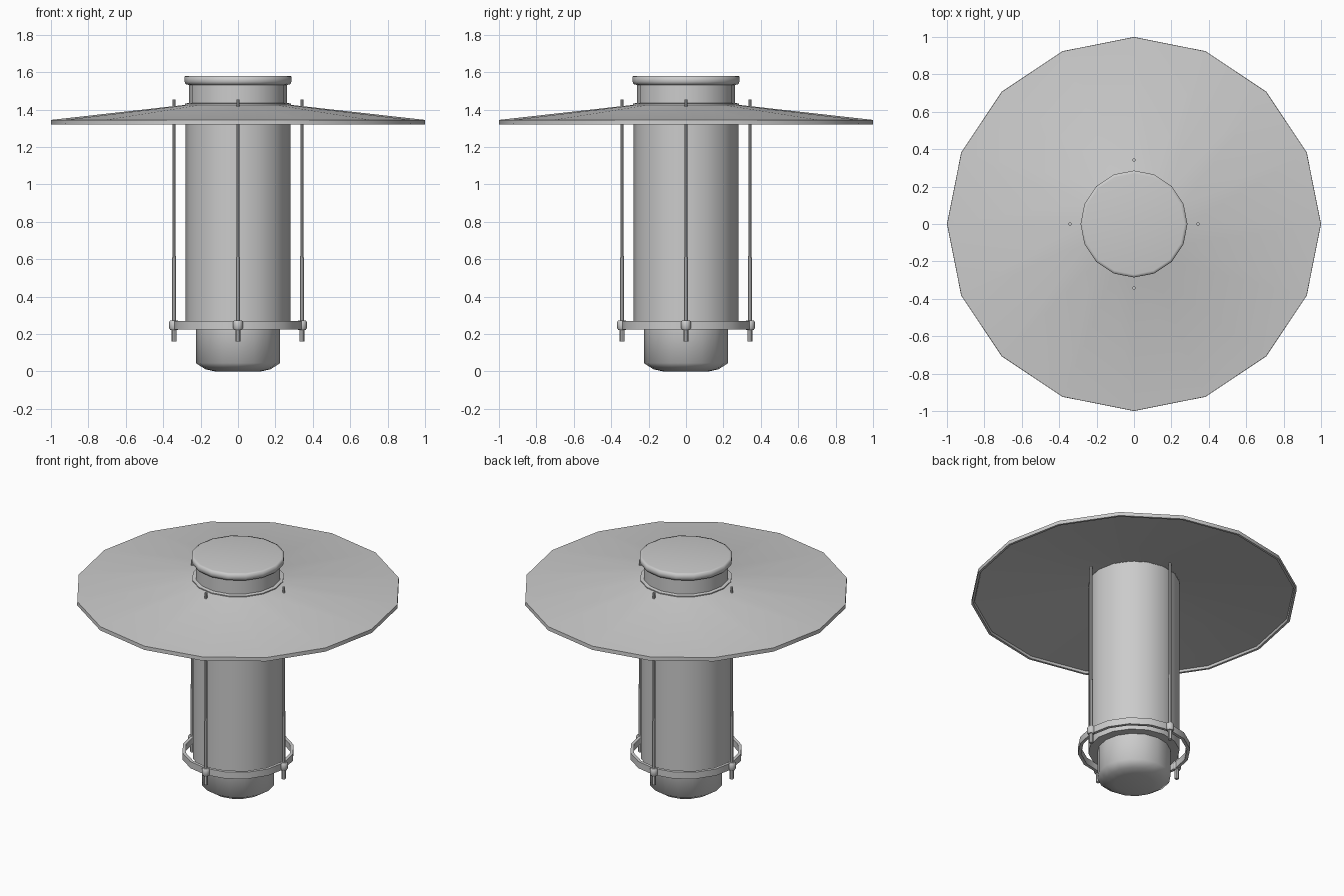
import bpy, bmesh, math

if "Cube" in bpy.data.objects:
    bpy.data.objects.remove(bpy.data.objects["Cube"])

SIDES = 16
metal = bpy.data.materials.new("grey metal")
metal.diffuse_color = (0.6, 0.6, 0.6, 1)
metal.use_nodes = True
metal.node_tree.nodes["Principled BSDF"].inputs["Base Color"].default_value = metal.diffuse_color


def lathe(name, profile, sides=SIDES, center=(0, 0), closed=False, angle=40):
    """Turn (radius, height) points around a vertical axis."""
    bm = bmesh.new()
    rings = []
    for r, z in profile:
        rings.append([bm.verts.new((center[0] + r * math.cos(2 * math.pi * i / sides),
                                    center[1] + r * math.sin(2 * math.pi * i / sides), z))
                      for i in range(sides)])
    pairs = list(zip(rings, rings[1:]))
    if closed:
        pairs.append((rings[-1], rings[0]))
    else:
        bm.faces.new(rings[0])
        bm.faces.new(rings[-1])
    for a, b in pairs:
        for i in range(sides):
            j = (i + 1) % sides
            bm.faces.new((a[i], a[j], b[j], b[i]))
    bmesh.ops.recalc_face_normals(bm, faces=bm.faces)
    mesh = bpy.data.meshes.new(name)
    bm.to_mesh(mesh)
    bm.free()
    mesh.materials.append(metal)
    obj = bpy.data.objects.new(name, mesh)
    bpy.context.collection.objects.link(obj)
    bpy.ops.object.select_all(action='DESELECT')
    obj.select_set(True)
    bpy.context.view_layer.objects.active = obj
    if angle >= 180:
        bpy.ops.object.shade_smooth()
    else:
        bpy.ops.object.shade_smooth_by_angle(angle=math.radians(angle))
    return obj


# Rounded base and main tube
lathe("base", [(0.12, 0.0), (0.175, 0.012), (0.225, 0.045), (0.225, 0.24)], angle=60)
lathe("body", [(0.28, 0.225), (0.28, 1.41)])

# Wide thin shade: outer cone, rim lip and hollow underside
lathe("shade", [(0.27, 1.43), (0.285, 1.425), (0.999, 1.345), (1.0, 1.32),
                (0.985, 1.32), (0.98, 1.335), (0.27, 1.412)], closed=True)

# Neck and softly shaded cap
lathe("neck", [(0.283, 1.41), (0.283, 1.432), (0.262, 1.436), (0.262, 1.54)])
lathe("cap", [(0.262, 1.532), (0.28, 1.536), (0.286, 1.55), (0.286, 1.578), (0.27, 1.581)], angle=180)

# Retaining ring
lathe("ring", [(0.325, 0.225), (0.345, 0.225), (0.345, 0.27), (0.325, 0.27)], closed=True)

# Four support rods with clamps and nuts
for k in range(4):
    c = (0.342 * math.cos(k * math.pi / 2), 0.342 * math.sin(k * math.pi / 2))
    lathe("rod", [(0.011, 0.2), (0.011, 0.58), (0.009, 0.62), (0.009, 1.455)], 8, c)
    lathe("clamp", [(0.02, 0.222), (0.026, 0.23), (0.026, 0.265), (0.02, 0.273)], 8, c)
    lathe("nut", [(0.013, 0.16), (0.013, 0.23)], 8, c)
